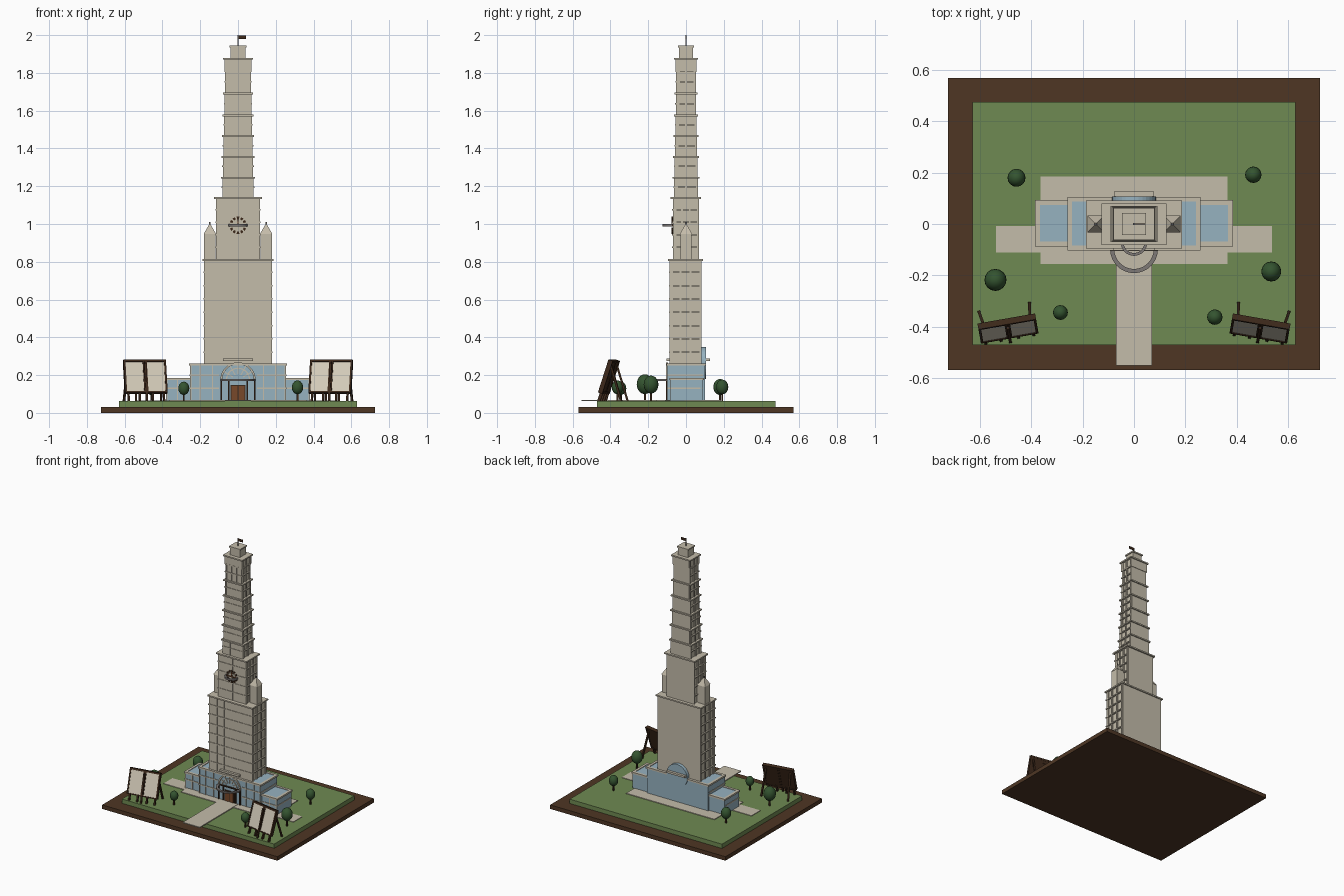
import bpy, bmesh, math
from mathutils import Matrix, Vector

if "Cube" in bpy.data.objects:
    bpy.data.objects.remove(bpy.data.objects["Cube"])


def lin(c):
    c /= 255
    return c / 12.92 if c < 0.04045 else ((c + 0.055) / 1.055) ** 2.4


def material(name, r, g, b):
    m = bpy.data.materials.new(name)
    m.diffuse_color = (lin(r), lin(g), lin(b), 1)
    m.use_nodes = True
    m.node_tree.nodes["Principled BSDF"].inputs["Base Color"].default_value = m.diffuse_color
    return m


STONE = material("stone", 196, 188, 170)
SOIL = material("soil_brown", 78, 54, 36)
GRASS = material("grass_green", 111, 138, 82)
GLASS = material("glass_blue", 150, 178, 192)
WOOD = material("dark_wood", 60, 40, 26)
LEAF = material("leaf_green", 52, 84, 48)
DOOR = material("door_brown", 120, 72, 42)
METAL = material("grey_metal", 125, 120, 118)
PANEL = material("panel_cream", 212, 204, 186)


def finish(name, bm, mat, matrix=None):
    me = bpy.data.meshes.new(name)
    bm.to_mesh(me)
    bm.free()
    ob = bpy.data.objects.new(name, me)
    bpy.context.collection.objects.link(ob)
    me.materials.append(mat)
    if matrix:
        ob.matrix_world = matrix
    return ob


def boxes(name, items, mat, matrix=None):
    """Boxes given as (x0, x1, y0, y1, z0, z1), joined in one object."""
    bm = bmesh.new()
    for x0, x1, y0, y1, z0, z1 in items:
        m = Matrix.Translation(((x0 + x1) / 2, (y0 + y1) / 2, (z0 + z1) / 2))
        bmesh.ops.create_cube(bm, size=1, matrix=m @ Matrix.Diagonal((x1 - x0, y1 - y0, z1 - z0, 1)))
    return finish(name, bm, mat, matrix)


def beams(name, pairs, w, mat, matrix=None):
    """Square bars between pairs of points."""
    bm = bmesh.new()
    for a, b in pairs:
        a, b = Vector(a), Vector(b)
        d = b - a
        m = Matrix.Translation((a + b) / 2) @ d.to_track_quat('Z', 'Y').to_matrix().to_4x4()
        bmesh.ops.create_cube(bm, size=1, matrix=m @ Matrix.Diagonal((w, w, d.length, 1)))
    return finish(name, bm, mat, matrix)


def arc_band(name, r0, r1, h, a0, a1, mat, matrix, n=24):
    """Flat ring sector in local xy, extruded by h along local z."""
    bm = bmesh.new()
    rows = []
    for i in range(n + 1):
        a = math.radians(a0 + (a1 - a0) * i / n)
        c, s = math.cos(a), math.sin(a)
        rows.append([bm.verts.new((r * c, r * s, z)) for r, z in ((r0, 0), (r1, 0), (r1, h), (r0, h))])
    for p, q in zip(rows, rows[1:]):
        for k in range(4):
            bm.faces.new((p[k], p[(k + 1) % 4], q[(k + 1) % 4], q[k]))
    bm.faces.new(rows[0])
    bm.faces.new(rows[-1])
    bmesh.ops.recalc_face_normals(bm, faces=bm.faces)
    return finish(name, bm, mat, matrix)


def upright(x, y, z):
    return Matrix.Translation((x, y, z)) @ Matrix.Rotation(math.radians(90), 4, 'X')


# Ground
boxes("soil_base", [(-.725, .725, -.57, .57, 0, .03)], SOIL)
boxes("lawn", [(-.63, .63, -.472, .475, .03, .062)], GRASS)
boxes("plaza", [(-.365, .365, -.155, .185, .06, .067)], STONE)
boxes("side_path", [(-.537, .537, -.112, -.008, .06, .066)], STONE)
boxes("front_path", [(-.07, .07, -.552, -.1, .062, .069)], STONE)

# Glass base storeys with stone rims, transoms and mullions
def glass_hall(name, w, y0, y1, top, mullions, bands):
    boxes(name, [(-w, w, y0, y1, .065, top - .004)], GLASS)
    e, t = .006, .013
    trim = [(-w - e, w + e, y0 - e, y0 + t, top - .012, top), (-w - e, w + e, y1 - t, y1 + e, top - .012, top)]
    for s in (-1, 1):
        xs = sorted((s * (w + e), s * (w - t)))
        trim.append((*xs, y0 - e, y1 + e, top - .012, top))
        for m in mullions:
            trim.append((s * m - .003, s * m + .003, y0 - .004, y0 + .01, .065, top))
        for z in bands:
            xs = sorted((s * .1, s * (w + .004)))
            trim.append((*xs, y0 - .004, y0 + .01, z - .004, z + .004))
            xs = sorted((s * (w - .02), s * (w + .004)))
            trim.append((*xs, y0 - .004, y1 - .01, z - .004, z + .004))
    boxes(name + "_trim", trim, STONE)


glass_hall("side_wings", .38, -.082, .088, .186, (.375, .32), (.13,))
glass_hall("central_hall", .254, -.097, .1, .262, (.25, .2, .135), (.13, .2))


# Tower tiers: piers on front and sides, ledges wrap front and sides, plain back
def tier(name, w, y0, y1, z0, z1, piers, side_piers, rows, cap):
    r = .007
    items = [(-w + r, w - r, y0 + r, y1, z0, z1)]
    for i in range(piers):
        x = -w + .006 + i * (2 * w - .012) / (piers - 1)
        items.append((x - .005, x + .005, y0, y0 + .02, z0, z1))
    for i in range(side_piers):
        y = y0 + .006 + i * (y1 - y0 - .012) / (side_piers - 1)
        items.append((-w, w, y - .005, y + .005, z0, z1))
    for i in range(1, rows):
        z = z0 + (z1 - z0) * i / rows
        items.append((-w - .004, w + .004, y0 - .003, y1 - .008, z - .004, z + .004))
    items.append((-w - cap, w + cap, y0 - cap, y1 + cap, z1 - .01, z1))
    boxes(name, items, STONE)


tier("main_tower", .179, -.088, .083, .25, .815, 7, 4, 8, .008)
tier("middle_tower", .116, -.07, .068, .81, 1.142, 5, 4, 5, .011)
levels = (1.14, 1.25, 1.36, 1.47, 1.58, 1.695)
for i in range(5):
    w = .083 - .003 * i
    tier(f"upper_tower_{i + 1}", w, -w * .76, w * .76, levels[i], levels[i + 1], 4, 3, 2, .008)
tier("upper_tower_6", .068, -.052, .052, 1.69, 1.815, 4, 3, 2, .003)
tier("crown", .072, -.055, .055, 1.81, 1.88, 4, 3, 1, .008)
boxes("cap_block", [(-.04, .04, -.036, .036, 1.875, 1.945), (-.046, .046, -.042, .042, 1.935, 1.945)], STONE)
boxes("flagpole", [(-.003, .003, -.003, .003, 1.94, 2)], METAL)
boxes("flag", [(.002, .042, -.002, .002, 1.98, 1.999)], WOOD)

# Corner pinnacles
for s, side in ((-1, "left"), (1, "right")):
    x = s * .149
    boxes(f"pinnacle_{side}", [(x - .03, x + .03, -.03, .03, .81, .95)], STONE)
    bm = bmesh.new()
    bmesh.ops.create_cone(bm, cap_ends=True, segments=4, radius1=.046, radius2=.002, depth=.055,
                          matrix=Matrix.Translation((x, 0, .975)) @ Matrix.Rotation(math.pi / 4, 4, 'Z'))
    finish(f"pinnacle_roof_{side}", bm, STONE)
    boxes(f"pinnacle_finial_{side}", [(x - .004, x + .004, -.004, .004, .995, 1.01)], METAL)

# Clock: dark hour marks, hands and projecting half ring
for i in range(12):
    arc_band(f"clock_mark_{i + 1}", .032, .046, .006, i * 30 - 9, i * 30 + 9, WOOD, upright(0, -.07, .993), 3)
beams("clock_hands", [((0, -.075, .993), (0, -.075, 1.025)), ((-.04, -.075, .993), (.04, -.075, .993))], .006, DOOR)
arc_band("clock_ring", .04, .051, .012, 180, 360, METAL, Matrix.Translation((0, -.073, .987)))

# Entrance: arch, half-round canopy, posts and doors
arc_band("entrance_arch", .083, .093, .012, 0, 180, STONE, upright(0, -.094, .175))
arc_band("entrance_arch_inner", .058, .064, .01, 0, 180, STONE, upright(0, -.094, .175))
beams("arch_spokes", [((.03 * math.cos(a), -.1, .175 + .03 * math.sin(a)),
                       (.085 * math.cos(a), -.1, .175 + .085 * math.sin(a)))
                      for a in (math.pi * k / 6 for k in range(1, 6))], .005, STONE)
arc_band("canopy_ring", .077, .093, .01, 180, 360, METAL, Matrix.Translation((0, -.098, .17)))
boxes("entrance_posts", [(s * x - .004, s * x + .004, -.106, -.095, .065, .175)
                         for s in (-1, 1) for x in (.088, .05)]
      + [(-.093, .093, -.106, -.095, .172, .18)], WOOD)
boxes("doors", [(-.034, -.002, -.105, -.09, .067, .142), (.002, .034, -.105, -.09, .067, .142)], DOOR)
boxes("door_frame", [(-.04, .04, -.102, -.09, .065, .148)], WOOD)
boxes("front_slab", [(-.08, .08, -.104, -.08, .274, .289)], STONE)

# Round rear window with a slab
bm = bmesh.new()
bmesh.ops.create_cone(bm, cap_ends=True, segments=32, radius1=.085, radius2=.085, depth=.03,
                      matrix=upright(0, .092, .265))
finish("rear_round_window", bm, GLASS)
boxes("rear_slab", [(-.077, .077, .08, .126, .274, .289)], STONE)

# Notice boards: leaning cream panels on timber frames, mirrored left and right
for s, side in ((-1, "left"), (1, "right")):
    place = Matrix.Translation((s * .495, -.385, .062)) @ Matrix.Rotation(math.radians(-s * 10), 4, 'Z')
    lean = place @ Matrix.Translation((0, -.065, 0)) @ Matrix.Rotation(math.radians(-18), 4, 'X')
    boxes(f"board_panel_{side}", [(-.104, -.006, -.008, 0, .053, .215), (.006, .104, -.008, 0, .053, .215)], PANEL, lean)
    boxes(f"board_back_{side}", [(-.106, .106, 0, .01, .05, .218)], WOOD, lean)
    boxes(f"board_frame_{side}", [(x - .005, x + .005, -.012, .012, z, .225)
                                  for x, z in ((-.109, .045), (-.006, .045), (.006, .045), (.109, .045),
                                               )]
          + [(-.114, .114, -.012, .012, .216, .228), (-.114, .114, -.012, .012, .045, .053)], WOOD, lean)
    boxes(f"board_feet_{side}", [(x - .005, x + .005, -.004, .012, 0, .06)
                                 for x in (-.095, -.035, .035, .095)], WOOD, lean)
    beams(f"board_struts_{side}", [((-.09, 0, .2), (-.1, .06, 0)), ((.09, 0, .2), (.1, .06, 0)),
                                   ((0, -.02, .2), (0, -.075, 0))], .011, WOOD, place)

# Trees: x, y, radius, centre height
for i, (x, y, r, z) in enumerate(((-.458, .18, .035, .137), (.465, .192, .032, .137), (-.54, -.218, .043, .152),
                                  (.535, -.185, .039, .15), (-.287, -.345, .029, .13), (.315, -.363, .03, .135))):
    boxes(f"tree_trunk_{i + 1}", [(x - .005, x + .005, y - .005, y + .005, .06, z)], WOOD)
    bm = bmesh.new()
    bmesh.ops.create_uvsphere(bm, u_segments=16, v_segments=10, radius=r,
                              matrix=Matrix.Translation((x, y, z)) @ Matrix.Diagonal((1, 1, 1.22, 1)))
    for f in bm.faces:
        f.smooth = True
    finish(f"tree_crown_{i + 1}", bm, LEAF)
